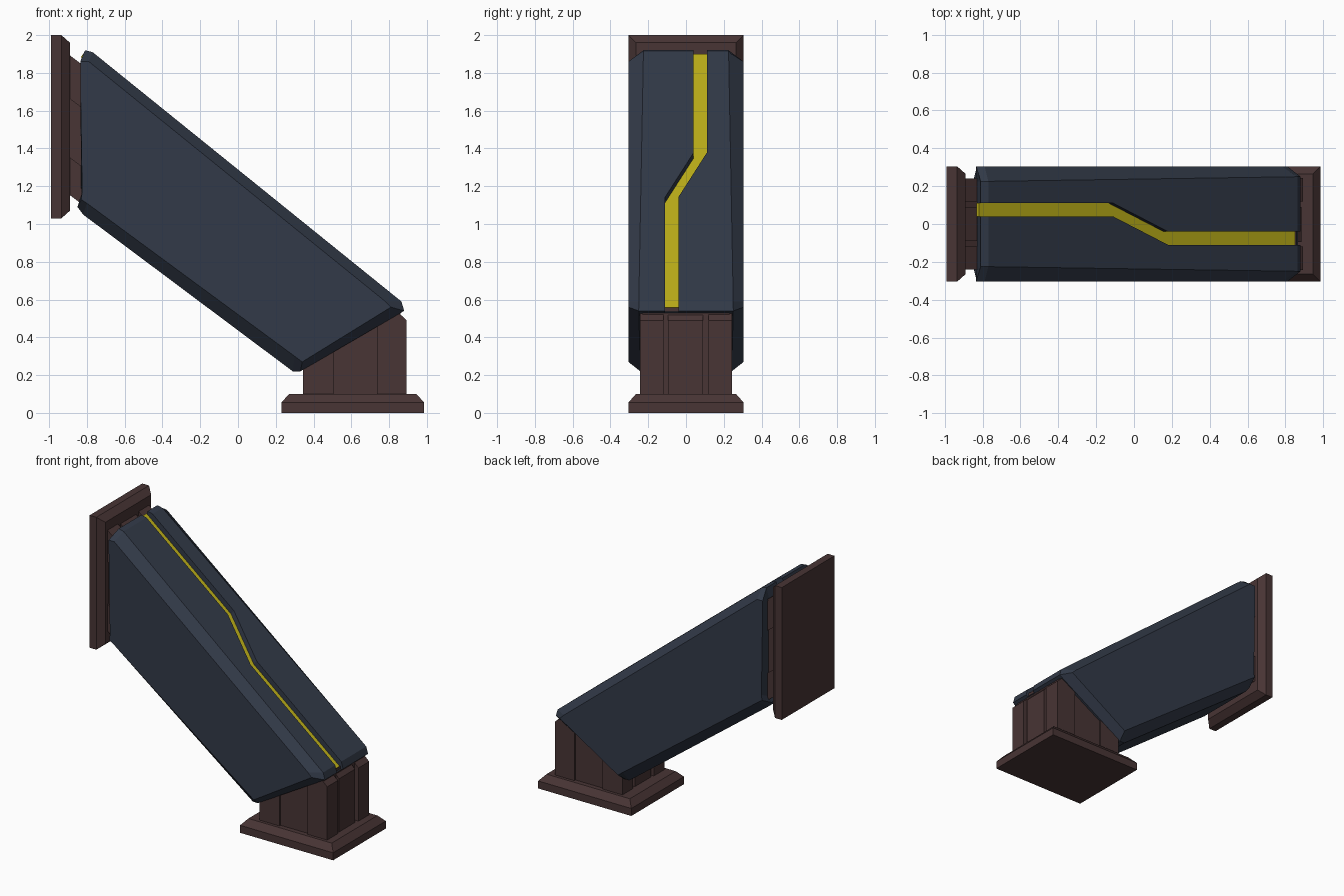
import bpy, bmesh
from mathutils import Vector

if "Cube" in bpy.data.objects:
    bpy.data.objects.remove(bpy.data.objects["Cube"])


def material(name, rgb):
    m = bpy.data.materials.new(name)
    m.diffuse_color = (*rgb, 1)
    m.use_nodes = True
    m.node_tree.nodes["Principled BSDF"].inputs["Base Color"].default_value = m.diffuse_color
    return m


NAVY = material("navy_panel", (0.032, 0.042, 0.065))
BROWN = material("dark_brown", (0.065, 0.035, 0.035))
YELLOW = material("yellow_strip", (0.52, 0.44, 0.01))


def loft(name, rings, mat):
    """Join matching point rings into a closed flat-shaded solid."""
    bm = bmesh.new()
    vs = [[bm.verts.new(p) for p in r] for r in rings]
    n = len(rings[0])
    for a, b in zip(vs, vs[1:]):
        for i in range(n):
            j = (i + 1) % n
            bm.faces.new((a[i], a[j], b[j], b[i]))
    bm.faces.new(vs[0])
    bm.faces.new(vs[-1])
    bmesh.ops.recalc_face_normals(bm, faces=bm.faces)
    me = bpy.data.meshes.new(name)
    bm.to_mesh(me)
    bm.free()
    me.materials.append(mat)
    ob = bpy.data.objects.new(name, me)
    bpy.context.collection.objects.link(ob)
    return ob


def prism(name, xz, y0, y1, mat=BROWN):
    return loft(name, [[(x, y, z) for x, z in xz] for y in (y0, y1)], mat)


def rect(a, b, inset):
    (a0, a1), (b0, b1) = a, b
    a0, a1, b0, b1 = a0 + inset, a1 - inset, b0 + inset, b1 - inset
    return [(a0, b0), (a1, b0), (a1, b1), (a0, b1)]


# Floor plate and wall plate, each with a bevelled inner rim
steps = ((0, 0), (0.055, 0), (0.1, 0.04))
Y = (-0.305, 0.305)
loft("floor_plate", [[(x, y, h) for x, y in rect((0.23, 0.985), Y, i)] for h, i in steps], BROWN)
loft("wall_plate", [[(-0.99 + h, y, z) for y, z in rect(Y, (1.03, 2.0), i)] for h, i in steps], BROWN)


# Floor column: recessed core, corner pillars and end panels, tops tucked into the beam
def under_beam(x):
    return 0.25 + 0.58 * (x - 0.33)


def column_part(name, x0, x1, y0, y1):
    pts = [(x0, 0.09), (x1, 0.09), (x1, under_beam(x1)), (x0, under_beam(x0))]
    if x1 > 0.86:
        pts[2:3] = [(x1, 0.49), (0.85, 0.53)]
    prism(name, pts, y0, y1)


column_part("column_core", 0.375, 0.86, -0.23, 0.23)
column_part("column_end_panels", 0.352, 0.885, -0.095, 0.09)
for s, side in ((-1, "front"), (1, "back")):
    y0, y1 = sorted((s * 0.12, s * 0.243))
    column_part("inner_pillar_" + side, 0.345, 0.505, y0, y1)
    column_part("outer_pillar_" + side, 0.735, 0.893, y0, y1)


# Wall neck: same layout, sheared along the beam slope
def neck_part(name, z0, z1, y0, y1):
    d = 0.75 * 0.12
    prism(name, [(-0.9, z0), (-0.78, z0 - d), (-0.78, z1 - d), (-0.9, z1)], y0, y1)


neck_part("neck_core", 1.19, 1.87, -0.23, 0.23)
neck_part("neck_end_panels", 1.17, 1.89, -0.09, 0.09)
for s, side in ((-1, "front"), (1, "back")):
    y0, y1 = sorted((s * 0.12, s * 0.24))
    neck_part("lower_neck_pillar_" + side, 1.16, 1.36, y0, y1)
    neck_part("upper_neck_pillar_" + side, 1.67, 1.90, y0, y1)

# Slanted beam: full outline in the middle, smaller outline on the side faces
outer = [(-0.77, 1.91), (-0.81, 1.92), (-0.83, 1.85), (-0.83, 1.13), (-0.85, 1.09),
         (-0.82, 1.05), (0.29, 0.22), (0.33, 0.22), (0.88, 0.54), (0.865, 0.59)]
inner = [(-0.79, 1.86), (-0.835, 1.86), (-0.835, 1.80), (-0.825, 1.17), (-0.83, 1.13),
         (-0.80, 1.11), (0.30, 0.30), (0.34, 0.27), (0.81, 0.56), (0.78, 0.59)]


def ring(profile, s, wide):
    return [(x, s * (0.305 if wide else 0.225 + 0.015 * (x + 0.8)), z) for x, z in profile]


beam = loft("slanted_beam", [ring(inner, -1, True), ring(outer, -1, False),
                             ring(outer, 1, False), ring(inner, 1, True)], NAVY)

# Zigzag channel cut in the beam top, with a yellow strip on its floor
normal = Vector((0.628, 0, 0.778))


def zigzag(name, x_start, x_end, h0, h1, grow, mat):
    path = [(x_start, 0.075), (-0.11, 0.075), (0.18, -0.075), (x_end, -0.075)]
    w = 0.035 + grow
    rings = []
    for x, y in path:
        top = Vector((x, y, 1.91 - 0.807 * (x + 0.77)))
        rings.append([top + normal * h + Vector((0, dy, 0))
                      for dy, h in ((-w, h0), (w, h0), (w, h1), (-w, h1))])
    return loft(name, rings, mat)


cutter = zigzag("channel_cutter", -0.95, 1.0, -0.045, 0.1, 0, NAVY)
cutter.hide_render = True
cutter.hide_viewport = True
cut = beam.modifiers.new("channel", 'BOOLEAN')
cut.operation = 'DIFFERENCE'
cut.solver = 'EXACT'
cut.object = cutter
zigzag("yellow_strip", -0.795, 0.88, -0.06, -0.038, 0.001, YELLOW)
